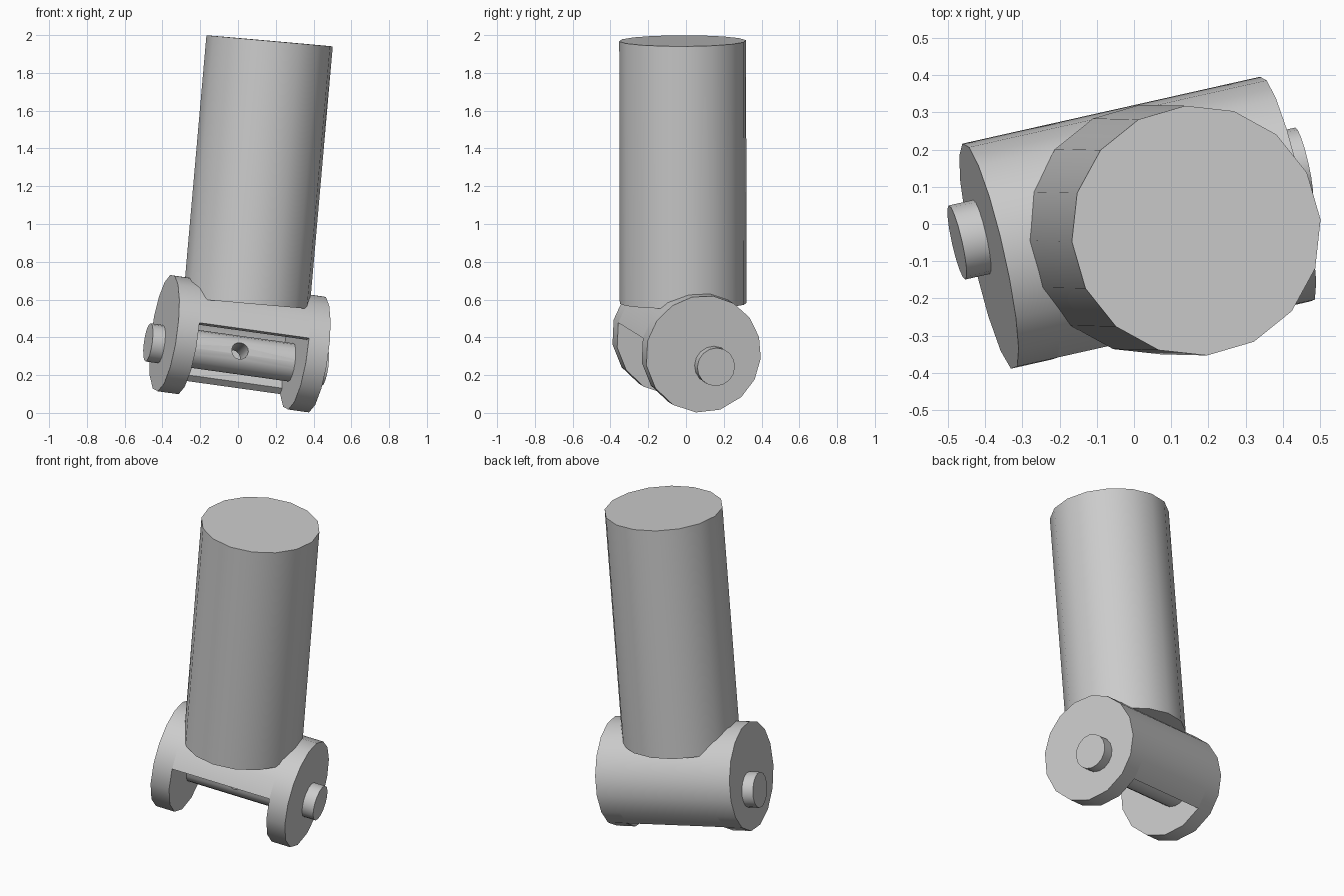
import bpy, bmesh, math
from mathutils import Vector, Matrix

cube = bpy.data.objects.get("Cube")
if cube:
    bpy.data.objects.remove(cube, do_unlink=True)

# Single plain material
grey = bpy.data.materials.new("plain grey")
grey.use_nodes = True
colour = (0.6, 0.6, 0.6, 1)
grey.diffuse_color = colour
grey.node_tree.nodes["Principled BSDF"].inputs["Base Color"].default_value = colour


def frame(axis, side, origin):
    """Matrix whose local z follows axis and local x lies close to side."""
    z = Vector(axis).normalized()
    x = Vector(side)
    x = (x - z * x.dot(z)).normalized()
    y = z.cross(x)
    m = Matrix((x, y, z)).transposed().to_4x4()
    m.translation = Vector(origin)
    return m


def circle(radius, sides, start=0):
    return [(radius * math.cos(start + math.tau * i / sides),
             radius * math.sin(start + math.tau * i / sides)) for i in range(sides)]


def prism(name, outline, low, high, matrix):
    """Extrude a 2D outline along local z."""
    bm = bmesh.new()
    base = bm.faces.new([bm.verts.new((x, y, low)) for x, y in outline])
    top = bmesh.ops.extrude_face_region(bm, geom=[base], use_keep_orig=True)["geom"]
    bmesh.ops.translate(bm, vec=(0, 0, high - low),
                        verts=[v for v in top if isinstance(v, bmesh.types.BMVert)])
    bmesh.ops.recalc_face_normals(bm, faces=bm.faces)
    mesh = bpy.data.meshes.new(name)
    bm.to_mesh(mesh)
    bm.free()
    mesh.materials.append(grey)
    obj = bpy.data.objects.new(name, mesh)
    obj.matrix_world = matrix
    bpy.context.collection.objects.link(obj)
    return obj


def activate(obj):
    bpy.ops.object.select_all(action='DESELECT')
    obj.select_set(True)
    bpy.context.view_layer.objects.active = obj


def smooth(obj):
    activate(obj)
    bpy.ops.object.shade_smooth_by_angle(angle=math.radians(35))


# Upright tube, leaning slightly to the left
tube = prism("upright_tube", circle(0.337, 16, math.radians(5)), 0, 1.395,
             frame((0.088, -0.002, 1), (1, 0, 0), (0.045, -0.015, 0.58)))

# Drum: two end cheeks joined by an open shell, local x = back, local y = up
AXIS, BACK = (0.966, 0.217, -0.135), (-0.217, 0.966, 0)
drum = frame(AXIS, BACK, (0.01, 0.002, 0.367))
R, INNER, CHEEK, END = 0.313, 0.27, 0.30, 0.414
first, last = math.radians(-47), math.radians(167)
arc = [first + (last - first) * i / 10 for i in range(11)]
gap = [last + (math.tau + first - last) * i / 6 for i in range(1, 6)]


def ring(radius, angles):
    return [(radius * math.cos(a), radius * math.sin(a)) for a in angles]


parts = [tube,
         prism("drum_shell", ring(R, arc) + ring(INNER, reversed(arc)), -CHEEK, CHEEK, drum)]
for name, sign in (("right_cheek", -1), ("left_cheek", 1)):
    low, high = sorted((sign * CHEEK, sign * END))
    parts.append(prism(name, ring(R, arc + gap), low, high, drum))

# Cross pin with a small bore
centre = Vector((-0.01, 0.055, 0.308))
pin = prism("cross_pin", circle(0.102, 16), -0.482, 0.482, frame(AXIS, BACK, centre))
bore = prism("bore_cutter", circle(0.045, 16), -0.2, 0.2,
             frame((0.21, -0.95, 0.22), AXIS, centre))
bore.hide_render = True
cut = pin.modifiers.new("bore", 'BOOLEAN')
cut.operation = 'DIFFERENCE'
cut.solver = 'EXACT'
cut.object = bore
activate(pin)
bpy.ops.object.modifier_apply(modifier=cut.name)
bpy.data.objects.remove(bore, do_unlink=True)
parts.append(pin)

for part in parts:
    smooth(part)
